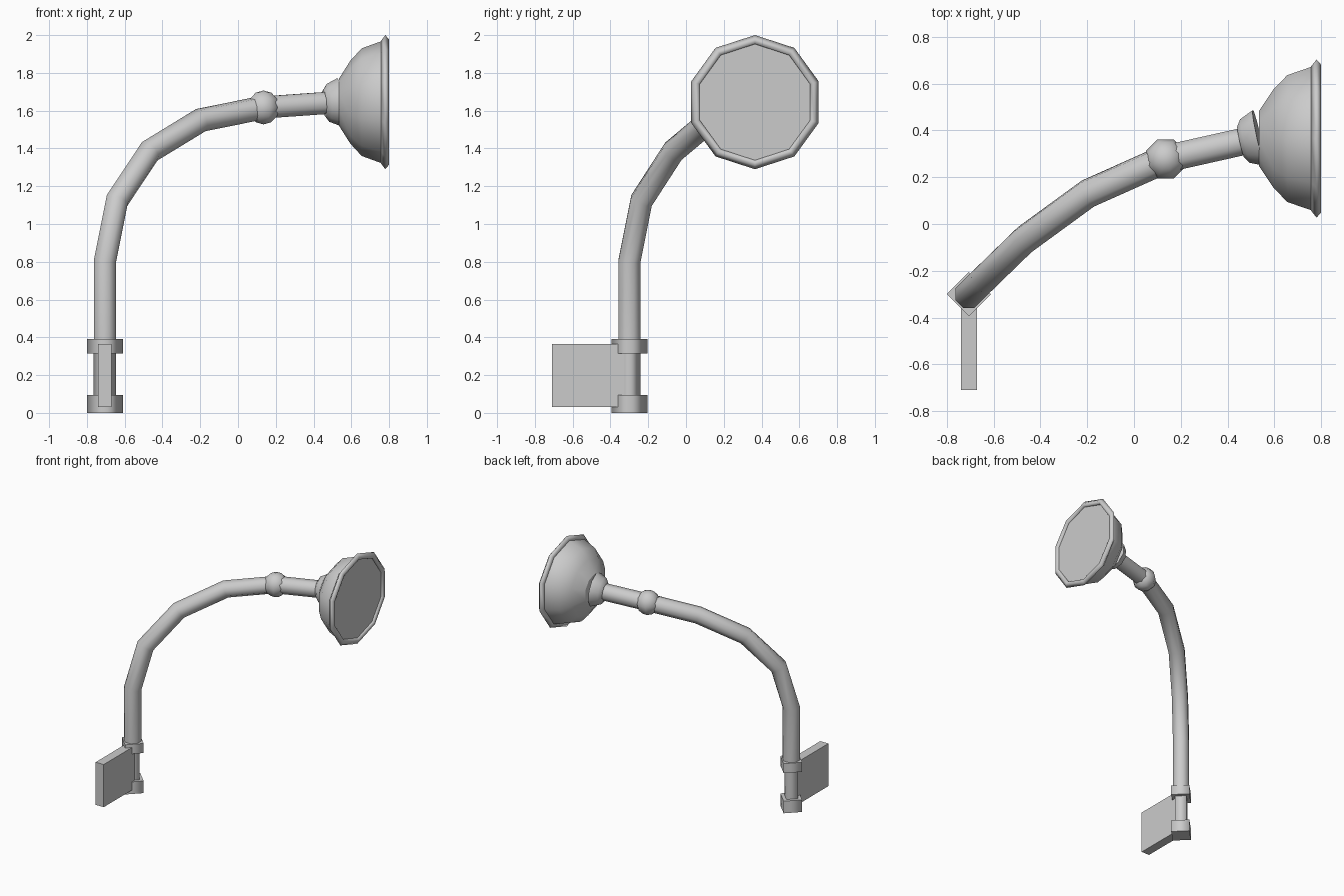
import bpy, bmesh, math
from mathutils import Vector

if "Cube" in bpy.data.objects:
    bpy.data.objects.remove(bpy.data.objects["Cube"])


def finish(name, rings, closed=False):
    """Skin rings of points: smooth sides, crisp flat end caps."""
    bm = bmesh.new()
    vr = [[bm.verts.new(p) for p in ring] for ring in rings]
    n = len(vr[0])
    pairs = list(zip(vr, vr[1:]))
    if closed:
        pairs.append((vr[-1], vr[0]))
    for a, b in pairs:
        for i in range(n):
            j = (i + 1) % n
            bm.faces.new((a[i], a[j], b[j], b[i])).smooth = True
    if not closed:
        for ring in (vr[0], vr[-1]):
            cap = bm.faces.new(ring)
            for e in cap.edges:
                e.smooth = False
    bmesh.ops.recalc_face_normals(bm, faces=bm.faces)
    me = bpy.data.meshes.new(name)
    bm.to_mesh(me)
    bm.free()
    ob = bpy.data.objects.new(name, me)
    bpy.context.collection.objects.link(ob)
    return ob


def circle(center, axis, r, sides, phase=0.0):
    axis = Vector(axis).normalized()
    ref = Vector((1, 0, 0)) if abs(axis.z) > 0.9 else Vector((0, 0, 1))
    u = (ref - axis * ref.dot(axis)).normalized()
    v = axis.cross(u)
    return [Vector(center) + r * (u * math.cos(a) + v * math.sin(a))
            for a in (phase + math.tau * i / sides for i in range(sides))]


def lathe(name, origin, axis, profile, sides, phase=0.0, closed=False):
    axis = Vector(axis).normalized()
    return finish(name, [circle(Vector(origin) + axis * t, axis, r, sides, phase)
                         for t, r in profile], closed)


def pipe(name, path, r, sides=8):
    """Sweep a polygon along a path with mitred bends."""
    pts = [Vector(p) for p in path]
    d = [(b - a).normalized() for a, b in zip(pts, pts[1:])]
    rings = [circle(pts[0], d[0], r, sides, math.pi / sides)]
    for i in range(1, len(pts)):
        n = d[i - 1] + d[min(i, len(d) - 1)]
        rings.append([p + d[i - 1] * ((pts[i] - p).dot(n) / d[i - 1].dot(n))
                      for p in rings[-1]])
    return finish(name, rings)


PX, PY = -0.705, -0.30
UP = (0, 0, 1)
joint = Vector((0.135, 0.278, 1.617))
neck_end = Vector((0.50, 0.36, 1.643))
neck_dir = neck_end - joint

# Curved pole, then straight neck to the lamp head
pipe("pole", [(PX, PY, 0.35), (PX, PY, 0.80), (-0.64, -0.235, 1.125),
              (-0.467, -0.067, 1.385), (-0.197, 0.13, 1.55), joint], 0.063)
pipe("neck", [joint, neck_end], 0.063)

# Square mounting post and its two collars
lathe("mounting_post", (PX, PY, 0.05), UP, [(0, 0.06), (0.3, 0.06)], 4)
for name, z0, z1 in (("lower_collar", 0, 0.095), ("upper_collar", 0.315, 0.39)):
    lathe(name, (PX, PY, z0), UP, [(0, 0.095), (z1 - z0, 0.095)], 4)

# Wall plate
bpy.ops.mesh.primitive_cube_add(size=1, location=(PX, -0.51, 0.1975))
plate = bpy.context.object
plate.name = "mounting_plate"
plate.scale = (0.07, 0.40, 0.335)

# Ball joint between pole and neck
bpy.ops.mesh.primitive_uv_sphere_add(segments=8, ring_count=6, radius=0.09,
                                     location=joint, rotation=(0, 0, math.pi / 8))
bpy.context.object.name = "ball_joint"
bpy.ops.object.shade_smooth()

# Socket collar behind the shade
lathe("shade_socket", neck_end - neck_dir.normalized() * 0.045, neck_dir,
      [(0, 0.07), (0.02, 0.10), (0.08, 0.127)], 10)

# Lamp head facing +x: shade, rim and front glass
HEAD = (0, 0.365, 1.645)
X = (1, 0, 0)
lathe("lamp_shade", HEAD, X, [(0.535, 0.125), (0.595, 0.22), (0.655, 0.285),
                              (0.757, 0.322), (0.77, 0.322)], 10)
lathe("shade_rim", HEAD, X, [(0.757, 0.325), (0.78, 0.355), (0.799, 0.332),
                             (0.795, 0.312), (0.775, 0.305)], 10, closed=True)
lathe("lamp_glass", HEAD, X, [(0.765, 0.31), (0.782, 0.31)], 10)
